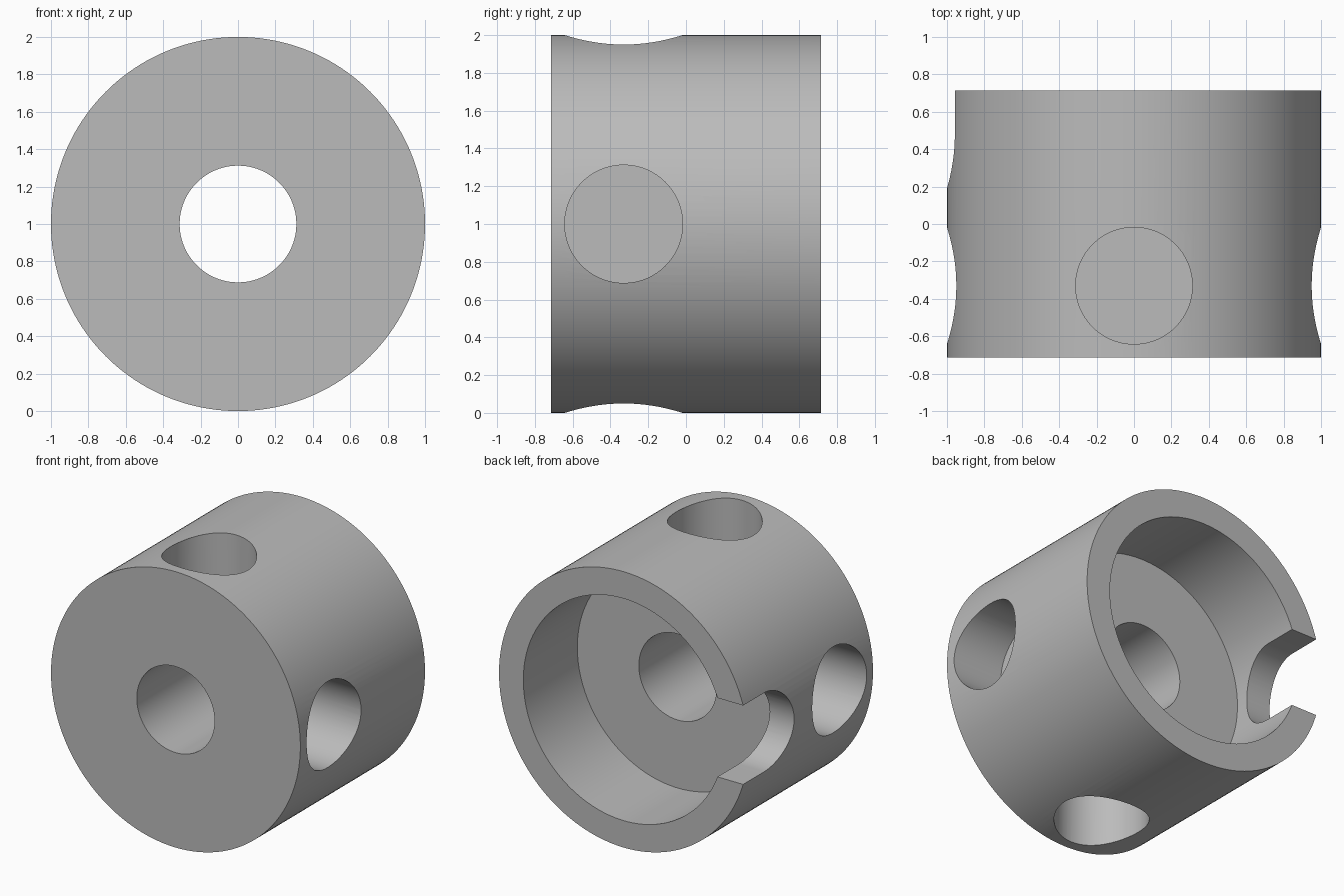
import bpy
import bmesh
from math import pi, cos, sin
from mathutils import Matrix, Vector

cube = bpy.data.objects.get("Cube")
if cube:
    bpy.data.objects.remove(cube, do_unlink=True)

RADIUS, HALF = 1.0, 0.714
HOLE_R, HOLE_Y, HOLE_FLOOR = 0.312, -0.33, 0.6
CUP_R, CUP_FLOOR = 0.805, 0.095
SLOT_R, SLOT_Y = 0.286, 0.476
CENTRE = Vector((0, 0, 1))

grey = bpy.data.materials.new("plain grey")
grey.use_nodes = True
colour = (0.5, 0.5, 0.5, 1)
grey.diffuse_color = colour
grey.node_tree.nodes["Principled BSDF"].inputs["Base Color"].default_value = colour


def make_object(name, bm):
    bmesh.ops.recalc_face_normals(bm, faces=bm.faces)
    mesh = bpy.data.meshes.new(name)
    bm.to_mesh(mesh)
    bm.free()
    mesh.materials.append(grey)
    obj = bpy.data.objects.new(name, mesh)
    bpy.context.collection.objects.link(obj)
    return obj


def rod(name, radius, start, end, sides):
    """Cylinder running from start to end."""
    axis = end - start
    bm = bmesh.new()
    turn = axis.to_track_quat("Z", "Y").to_matrix().to_4x4()
    bmesh.ops.create_cone(bm, cap_ends=True, segments=sides, radius1=radius,
                          radius2=radius, depth=axis.length,
                          matrix=Matrix.Translation((start + end) / 2) @ turn)
    return make_object(name, bm)


def slot(name):
    """Round-ended prism, open towards the back."""
    bm = bmesh.new()
    arc = [pi * i / 48 for i in range(49)]
    outline = [(SLOT_Y - SLOT_R * sin(a), SLOT_R * cos(a)) for a in arc]
    outline += [(1, -SLOT_R), (1, SLOT_R)]
    face = bm.faces.new([bm.verts.new((-1.2, y, 1 + z)) for y, z in outline])
    wall = bmesh.ops.extrude_face_region(bm, geom=[face])["geom"]
    moved = [v for v in wall if isinstance(v, bmesh.types.BMVert)]
    bmesh.ops.translate(bm, verts=moved, vec=(0.7, 0, 0))
    return make_object(name, bm)


def along_y(a, b):
    return CENTRE + Vector((0, a, 0)), CENTRE + Vector((0, b, 0))


# Main drum
body = rod("collar_body", RADIUS, *along_y(-HALF, HALF), 160)

# Axial bore, rear cup and side slot
cutters = [
    rod("bore_cutter", HOLE_R, *along_y(-1, 1), 96),
    rod("cup_cutter", CUP_R, *along_y(CUP_FLOOR, 1), 160),
    slot("slot_cutter"),
]

# Four flat-bottomed radial holes
for i in range(4):
    out = Vector((round(cos(i * pi / 2)), 0, round(sin(i * pi / 2))))
    base = CENTRE + Vector((0, HOLE_Y, 0))
    cutters.append(rod("radial_hole_cutter", HOLE_R, base + out * HOLE_FLOOR,
                       base + out * 1.2, 96))

bpy.ops.object.select_all(action="DESELECT")
body.select_set(True)
bpy.context.view_layer.objects.active = body
for cutter in cutters:
    cutter.hide_render = True
    cut = body.modifiers.new(cutter.name, "BOOLEAN")
    cut.operation = "DIFFERENCE"
    cut.solver = "EXACT"
    cut.object = cutter
    bpy.ops.object.modifier_apply(modifier=cut.name)
    bpy.data.objects.remove(cutter, do_unlink=True)

bpy.ops.object.shade_smooth_by_angle(angle=pi / 6)
